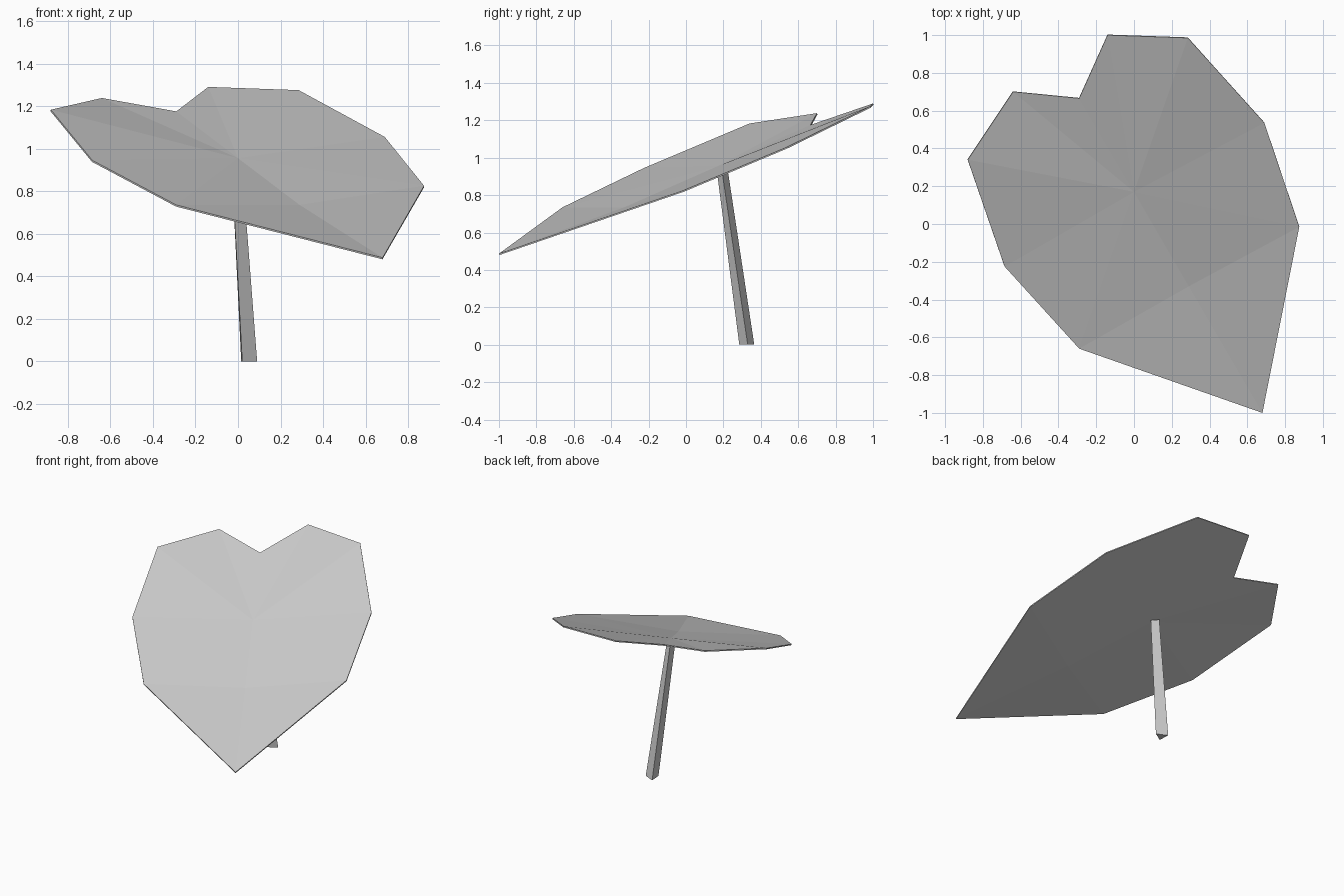
import bpy

cube = bpy.data.objects.get("Cube")
if cube:
    bpy.data.objects.remove(cube, do_unlink=True)

grey = bpy.data.materials.new("plain grey")
grey.use_nodes = True
colour = (0.6, 0.6, 0.6, 1)
grey.diffuse_color = colour
grey.node_tree.nodes["Principled BSDF"].inputs["Base Color"].default_value = colour


def build(name, verts, faces):
    mesh = bpy.data.meshes.new(name)
    mesh.from_pydata(verts, [], faces)
    mesh.materials.append(grey)
    obj = bpy.data.objects.new(name, mesh)
    bpy.context.collection.objects.link(obj)
    return obj


# Heart-shaped leaf: rim clockwise from the notch, dished towards two midrib points
rim = [(-0.29, 0.665, 1.175), (-0.14, 1.0, 1.29), (0.285, 0.985, 1.275),
       (0.69, 0.535, 1.055), (0.875, -0.015, 0.825), (0.68, -1.0, 0.487),
       (-0.29, -0.66, 0.735), (-0.685, -0.225, 0.945), (-0.88, 0.34, 1.183),
       (-0.64, 0.70, 1.238)]
midrib = [(0.0, 0.17, 0.955), (0.29, -0.33, 0.735)]
count = len(rim)
heart, fold = count, count + 1
right_side, tip, left_side = 4, 5, 6
faces = []
for i in range(count):
    hub = fold if i in (right_side, tip) else heart
    faces.append((hub, (i + 1) % count, i))
faces += [(heart, fold, right_side), (heart, left_side, fold)]
leaf = build("leaf", rim + midrib, faces)
shell = leaf.modifiers.new("thickness", "SOLIDIFY")
shell.thickness = 0.008
shell.offset = -1

# Three-sided stem, leaning forward and tapering up to the leaf
foot = [(0.02, 0.285, 0), (0.09, 0.33, 0), (0.015, 0.365, 0)]
top = [(-0.031, 0.163, 0.945), (0.017, 0.19, 0.945), (-0.031, 0.22, 0.955)]
sides = [(i, (i + 1) % 3, (i + 1) % 3 + 3, i + 3) for i in range(3)]
build("stem", foot + top, sides + [(2, 1, 0), (3, 4, 5)])
